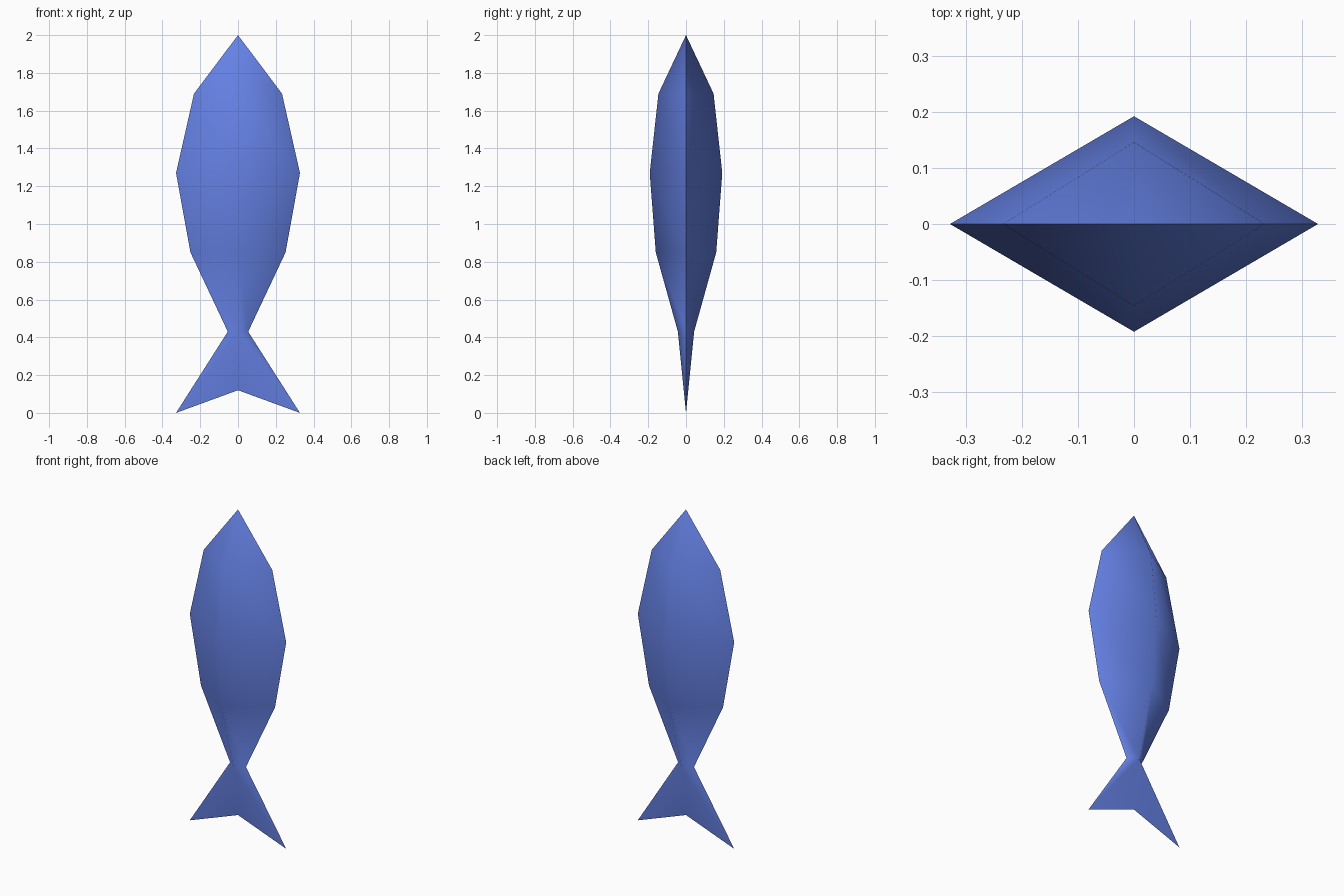
import bpy
import bmesh
import math

cube = bpy.data.objects.get("Cube")
if cube:
    bpy.data.objects.remove(cube)

# One flat blue for the whole fish
blue = bpy.data.materials.new("fish_blue")
blue.use_nodes = True
colour = (0.13, 0.22, 0.78, 1)
blue.diffuse_color = colour
blue.node_tree.nodes["Principled BSDF"].inputs["Base Color"].default_value = colour

# Body sections from head to tail root: height, half width, half depth
sections = [(1.69, 0.233, 0.146), (1.27, 0.328, 0.192),
            (0.85, 0.252, 0.16), (0.43, 0.054, 0.043)]

bm = bmesh.new()
nose = bm.verts.new((0, 0, 2))
rings = [[bm.verts.new(p) for p in ((w, 0, z), (0, d, z), (-w, 0, z), (0, -d, z))]
         for z, w, d in sections]

# Head cone and diamond-section body
for i in range(4):
    j = (i + 1) % 4
    bm.faces.new((nose, rings[0][i], rings[0][j]))
    for upper, lower in zip(rings, rings[1:]):
        bm.faces.new((upper[i], lower[i], lower[j], upper[j]))

# Forked tail, thinning to a sharp edge
left, back, right, front = rings[-1]
notch = bm.verts.new((0, 0, 0.12))
for side, x in ((left, 0.328), (right, -0.328)):
    tip = bm.verts.new((x, 0, 0))
    for ridge in (front, back):
        bm.faces.new((ridge, side, tip))
        bm.faces.new((ridge, tip, notch))

bmesh.ops.recalc_face_normals(bm, faces=bm.faces)
mesh = bpy.data.meshes.new("fish_body")
bm.to_mesh(mesh)
bm.free()
mesh.materials.append(blue)

fish = bpy.data.objects.new("fish_body", mesh)
bpy.context.collection.objects.link(fish)
for ob in bpy.context.selected_objects:
    ob.select_set(False)
fish.select_set(True)
bpy.context.view_layer.objects.active = fish

# Soft ridges front and back, crisp side edges
bpy.ops.object.shade_smooth_by_angle(angle=math.radians(85))
